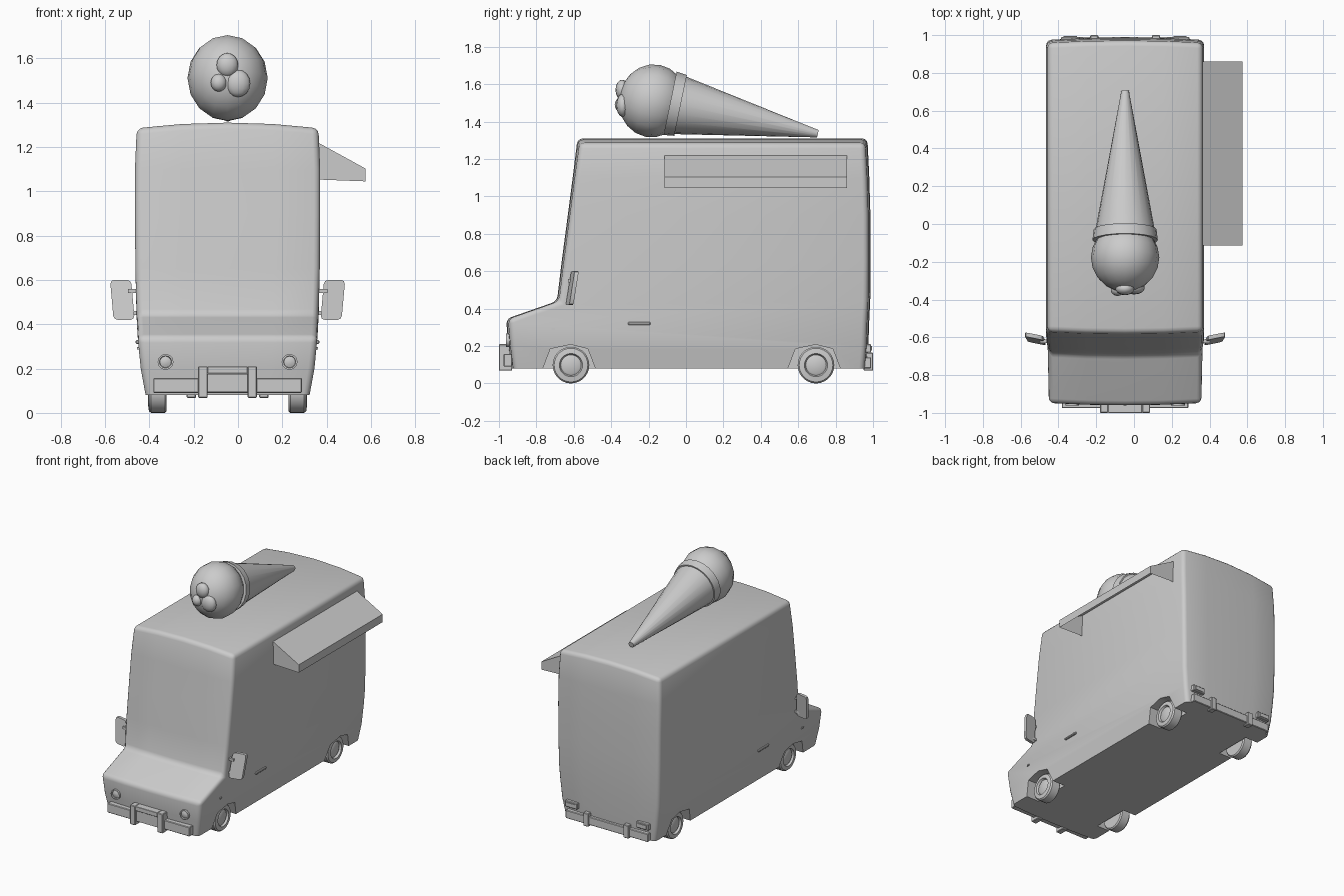
import bpy, bmesh, math
from mathutils import Vector, Matrix

if "Cube" in bpy.data.objects:
    bpy.data.objects.remove(bpy.data.objects["Cube"])

CX = -0.047  # centre line of the van
grey = bpy.data.materials.new("plain grey")
grey.use_nodes = True
grey.diffuse_color = (0.6, 0.6, 0.6, 1)
grey.node_tree.nodes["Principled BSDF"].inputs["Base Color"].default_value = grey.diffuse_color


def finish(name, bm, smooth=None, bevel=0, segments=1, recalc=True):
    if recalc:
        bmesh.ops.recalc_face_normals(bm, faces=bm.faces)
    mesh = bpy.data.meshes.new(name)
    bm.to_mesh(mesh)
    bm.free()
    mesh.materials.append(grey)
    ob = bpy.data.objects.new(name, mesh)
    bpy.context.collection.objects.link(ob)
    if bevel:
        m = ob.modifiers.new("bevel", 'BEVEL')
        m.width, m.segments, m.limit_method, m.angle_limit = bevel, segments, 'ANGLE', math.radians(35)
    if smooth:
        shade(ob, smooth)
    return ob


def shade(ob, angle):
    bpy.ops.object.select_all(action='DESELECT')
    ob.select_set(True)
    bpy.context.view_layer.objects.active = ob
    bpy.ops.object.shade_smooth_by_angle(angle=math.radians(angle))


def box(name, lo, hi, bevel=0.0):
    lo, hi = Vector(lo), Vector(hi)
    bm = bmesh.new()
    bmesh.ops.create_cube(bm, size=1)
    for v in bm.verts:
        v.co = (lo + hi) / 2 + v.co * (hi - lo)
    return finish(name, bm, bevel=bevel)


def lathe(name, profile, matrix, sides=24, smooth=35):
    # profile of (radius, height), turned around local z and closed at both ends
    bm = bmesh.new()
    rings = [[bm.verts.new((r * math.cos(math.tau * i / sides), r * math.sin(math.tau * i / sides), h))
              for i in range(sides)] for r, h in profile]
    for a, b in zip(rings, rings[1:]):
        for i in range(sides):
            j = (i + 1) % sides
            bm.faces.new((a[i], a[j], b[j], b[i]))
    bm.faces.new(rings[0])
    bm.faces.new(rings[-1])
    bm.transform(matrix)
    return finish(name, bm, smooth)


def ball(name, centre, scale, rotation, u=16, v=10):
    bm = bmesh.new()
    bmesh.ops.create_uvsphere(bm, u_segments=u, v_segments=v, radius=1)
    bm.transform(Matrix.Translation(centre) @ rotation @ Matrix.Diagonal((*scale, 1)))
    return finish(name, bm, 60)


# Van body: rings stacked in height, given as (z, front y, back y, half width)
levels = [(0.08, -0.935, 0.965, 0.37), (0.2, -0.95, 0.975, 0.392), (0.345, -0.962, 0.98, 0.406),
          (0.44, -0.69, 0.985, 0.411), (0.65, -0.665, 0.987, 0.416), (0.9, -0.632, 0.986, 0.418),
          (1.1, -0.606, 0.98, 0.418), (1.285, -0.58, 0.97, 0.41)]
steps = [-1, -0.5, 0, 0.5, 1]
bm = bmesh.new()
rings = []
for z, front, back, half in levels:
    crown = 0.025 if z > 1.2 else 0
    bow = 0.012
    ring = [bm.verts.new((CX + u * half, front + bow * u * u, z + crown * (1 - u * u))) for u in steps]
    ring += [bm.verts.new((CX + u * half, back - bow * u * u, z + crown * (1 - u * u))) for u in steps[::-1]]
    rings.append(ring)
for a, b in zip(rings, rings[1:]):
    for i in range(10):
        j = (i + 1) % 10
        bm.faces.new((a[i], a[j], b[j], b[i]))
for i in range(4):
    bm.faces.new((rings[-1][i], rings[-1][i + 1], rings[-1][8 - i], rings[-1][9 - i]))
bm.faces.new(rings[0])
# round every hard edge except the floor rim
bmesh.ops.recalc_face_normals(bm, faces=bm.faces)
hard = [e for e in bm.edges if e.calc_face_angle(0) > 0.6 and max(v.co.z for v in e.verts) > 0.1]
bmesh.ops.bevel(bm, geom=hard, offset=0.028, segments=3, profile=0.5, affect='EDGES', clamp_overlap=True)
body = finish("van_body", bm)

# Wheel wells cut as faceted arches
wells = []
WHEELS = (-0.615, 0.695)
for y in WHEELS:
    for s in (-1, 1):
        bm = bmesh.new()
        arch = [(-0.15, 0.0), (-0.15, 0.08), (-0.11, 0.185), (0, 0.208), (0.09, 0.185), (0.13, 0.08), (0.13, 0.0)]
        face = bm.faces.new([bm.verts.new((CX + s * 0.265, y + a, z)) for a, z in arch])
        ext = bmesh.ops.extrude_face_region(bm, geom=[face])["geom"]
        bmesh.ops.translate(bm, vec=(s * 0.2, 0, 0), verts=[g for g in ext if isinstance(g, bmesh.types.BMVert)])
        cutter = finish("well_cutter", bm)
        cutter.hide_render = True
        m = body.modifiers.new("well", 'BOOLEAN')
        m.object, m.operation, m.solver = cutter, 'DIFFERENCE', 'EXACT'
        wells.append(cutter)
dg = bpy.context.evaluated_depsgraph_get()
body.data = bpy.data.meshes.new_from_object(body.evaluated_get(dg))
body.modifiers.clear()
for c in wells:
    bpy.data.objects.remove(c)
shade(body, 32)

# Wheels with a sunken hub, and everything mirrored left and right
for s, side in ((1, "left"), (-1, "right")):
    for y, end in zip(WHEELS, ("front", "rear")):
        m = Matrix.Translation((CX + s * 0.275, y, 0.098)) @ Matrix.Rotation(s * math.pi / 2, 4, 'Y')
        lathe(f"{end}_{side}_wheel", [(0.09, 0), (0.098, 0.008), (0.098, 0.07), (0.09, 0.08), (0.062, 0.084),
                                      (0.055, 0.07), (0.045, 0.076)], m, 28)

    # Door handle and marker lamp
    box(f"{side}_door_handle", (CX + s * 0.395, -0.31, 0.312), (CX + s * 0.415, -0.19, 0.328), 0.004)
    box(f"{side}_marker_lamp", (CX + s * 0.39, -0.72, 0.287), (CX + s * 0.408, -0.70, 0.297))

    # Headlight
    m = Matrix.Translation((CX + s * 0.28, -0.93, 0.23)) @ Matrix.Rotation(math.pi / 2, 4, 'X')
    lathe(f"{side}_headlight", [(0.036, 0), (0.036, 0.032), (0.028, 0.032), (0.026, 0.024), (0.012, 0.03)], m, 12)

    # Mirror plate, leaning outward and swept back, on two arms
    bm = bmesh.new()
    bmesh.ops.create_cube(bm, size=1)
    bmesh.ops.scale(bm, vec=(0.095, 0.022, 0.18), verts=bm.verts)
    up = [e for e in bm.edges if abs(e.verts[0].co.y - e.verts[1].co.y) > 0.01]
    bmesh.ops.bevel(bm, geom=up, offset=0.018, segments=2, profile=0.5, affect='EDGES')
    for v in bm.verts:
        x, y, z = v.co
        v.co = (CX + s * (0.475 + x + 0.09 * z), -0.608 + y + 0.2 * x + 0.16 * z, 0.51 + z)
    finish(f"{side}_mirror", bm, 30)
    for z in (0.45, 0.55):
        box(f"{side}_mirror_arm", (CX + s * 0.395, -0.63, z - 0.009), (CX + s * 0.45, -0.612, z + 0.009))

    # Front guard leg, rear bumper post and tail light
    box(f"{side}_guard_leg", (CX + s * 0.09, -1.0, 0.068), (CX + s * 0.133, -0.93, 0.21), 0.004)
    box(f"{side}_rear_post", (CX + s * 0.142, 0.95, 0.068), (CX + s * 0.185, 1.0, 0.165), 0.004)
    box(f"{side}_tail_light", (CX + s * 0.24, 0.95, 0.165), (CX + s * 0.34, 0.99, 0.21), 0.004)
    box(f"{side}_tail_light_lens", (CX + s * 0.255, 0.985, 0.175), (CX + s * 0.325, 0.995, 0.20))

# Bumpers, guard bar and plate
box("front_bumper", (CX - 0.335, -0.975, 0.09), (CX + 0.335, -0.93, 0.158), 0.004)
box("guard_bar", (CX - 0.09, -1.0, 0.178), (CX + 0.09, -0.93, 0.21), 0.002)
box("number_plate", (CX - 0.09, -0.985, 0.095), (CX + 0.09, -0.94, 0.176))
box("rear_bumper", (CX - 0.335, 0.95, 0.08), (CX + 0.335, 0.99, 0.14), 0.004)

# Serving awning: sloping roof, fascia and ends, open below
bm = bmesh.new()
ends = [[bm.verts.new((x, y, z)) for x, z in ((0.365, 1.218), (0.575, 1.103), (0.575, 1.045), (0.365, 1.053))]
        for y in (-0.115, 0.86)]
for i in range(2):
    bm.faces.new((ends[0][i], ends[0][i + 1], ends[1][i + 1], ends[1][i]))
for e in ends:
    bm.faces.new(e)
finish("awning", bm)

# Rooftop ice cream cone lying along the roof
tip, mouth = Vector((CX, 0.705, 1.335)), Vector((CX, -0.085, 1.498))
axis = (tip - mouth).normalized()
length = (tip - mouth).length
turn = axis.to_track_quat('Z', 'Y').to_matrix().to_4x4()
place = Matrix.Translation(mouth) @ turn
lathe("cone", [(0.16, 0.02), (0.157, 0.055), (0.02, length)], place, 20)
lathe("cone_rim", [(0.15, 0), (0.173, 0), (0.166, 0.057), (0.15, 0.057)], place, 20)
ball("ice_cream_scoop", (CX, -0.178, 1.511), (0.181, 0.196, 0.181), turn)
for n, x, y, z, r in (("top", -0.048, -0.342, 1.57, 0.05), ("left", 0.0, -0.338, 1.487, 0.057),
                      ("right", -0.087, -0.346, 1.49, 0.037)):
    ball(f"{n}_topping", (x, y, z), (r, 0.035, r * 1.08), Matrix.Identity(4), 14, 8)
